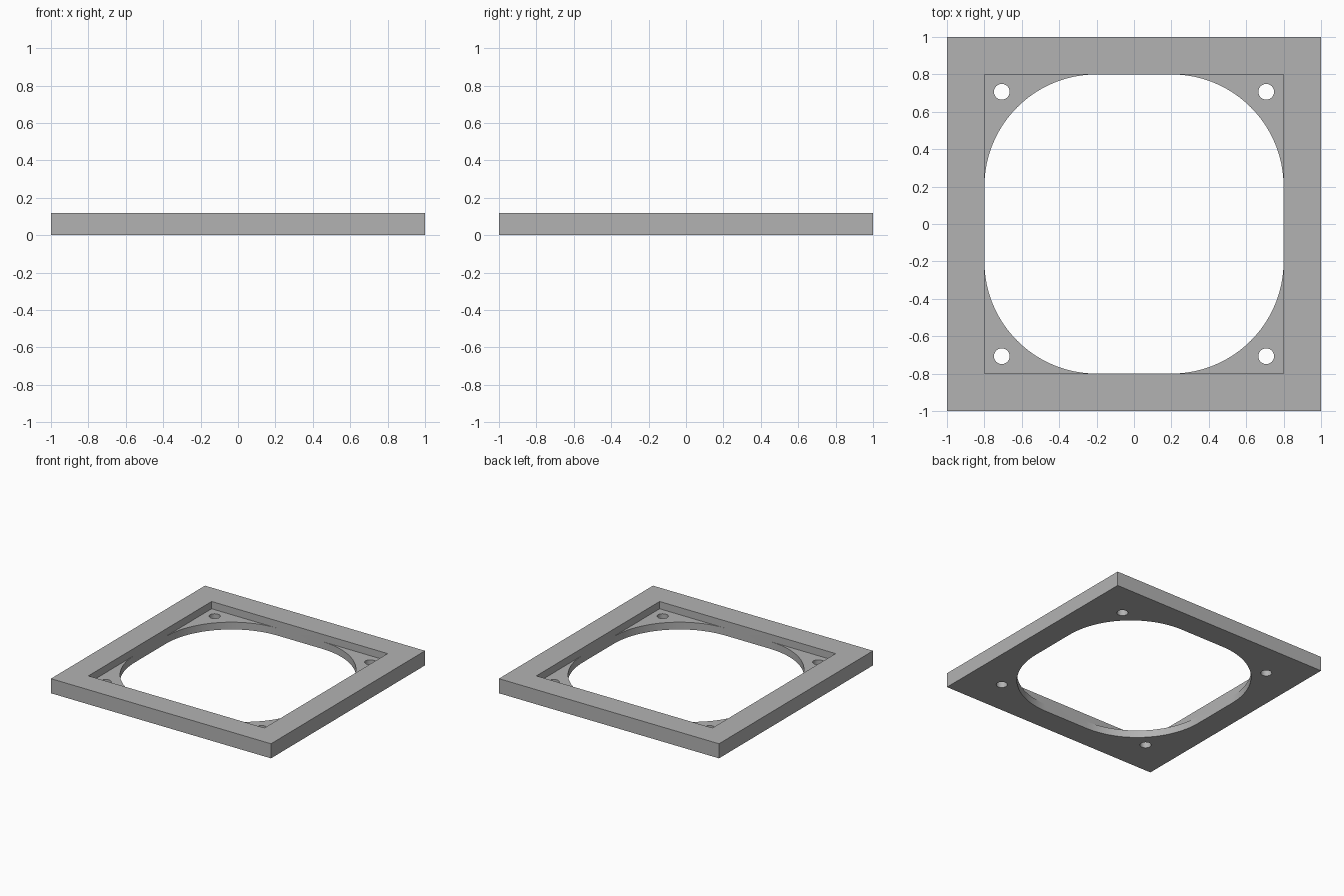
import bpy
import bmesh
import math

HEIGHT = 0.12
LEDGE = 0.06      # pocket floor level
INNER = 0.8       # half width of pocket and opening
CORNER = 0.6      # opening corner radius
HOLE_POS = 0.707
HOLE_RADIUS = 0.042

if "Cube" in bpy.data.objects:
    bpy.data.objects.remove(bpy.data.objects["Cube"], do_unlink=True)

grey = bpy.data.materials.new("plain grey")
grey.use_nodes = True
colour = (0.45, 0.45, 0.45, 1)
grey.diffuse_color = colour
grey.node_tree.nodes["Principled BSDF"].inputs["Base Color"].default_value = colour


def prism(name, outline, bottom, top):
    """Extrude a closed xy outline between two heights."""
    bm = bmesh.new()
    face = bm.faces.new([bm.verts.new((x, y, bottom)) for x, y in outline])
    side = bmesh.ops.extrude_face_region(bm, geom=[face])["geom"]
    for v in side:
        if isinstance(v, bmesh.types.BMVert):
            v.co.z = top
    bmesh.ops.recalc_face_normals(bm, faces=bm.faces)
    mesh = bpy.data.meshes.new(name)
    bm.to_mesh(mesh)
    bm.free()
    mesh.materials.append(grey)
    obj = bpy.data.objects.new(name, mesh)
    bpy.context.collection.objects.link(obj)
    return obj


def square(half):
    return [(half, half), (-half, half), (-half, -half), (half, -half)]


def arc(cx, cy, radius, start, sweep, steps):
    angles = [math.radians(start + sweep * i / steps) for i in range(steps + 1)]
    return [(cx + radius * math.cos(a), cy + radius * math.sin(a)) for a in angles]


def cut(target, cutter):
    mod = target.modifiers.new(cutter.name, 'BOOLEAN')
    mod.operation = 'DIFFERENCE'
    mod.solver = 'EXACT'
    mod.object = cutter
    bpy.context.view_layer.objects.active = target
    bpy.ops.object.modifier_apply(modifier=mod.name)
    bpy.data.objects.remove(cutter, do_unlink=True)


# Square plate
frame = prism("mounting_frame", square(1), 0, HEIGHT)

# Square pocket that leaves a ledge in each corner
cut(frame, prism("pocket_cutter", square(INNER), LEDGE, HEIGHT + 0.1))

# Rounded opening through the floor, stopping inside the pocket
c = INNER - CORNER
opening = []
for i, (sx, sy) in enumerate(square(c)):
    opening += arc(sx, sy, CORNER, 90 * i, 90, 24)
cut(frame, prism("opening_cutter", opening, -0.1, HEIGHT + 0.1))

# Screw holes in the corner ledges
for x, y in square(HOLE_POS):
    cut(frame, prism("hole_cutter", arc(x, y, HOLE_RADIUS, 0, 360, 32)[:-1], -0.1, HEIGHT + 0.1))

# Smooth curved walls, keep edges sharp
bpy.ops.object.select_all(action='DESELECT')
frame.select_set(True)
bpy.context.view_layer.objects.active = frame
bpy.ops.object.shade_smooth_by_angle(angle=math.radians(30))
